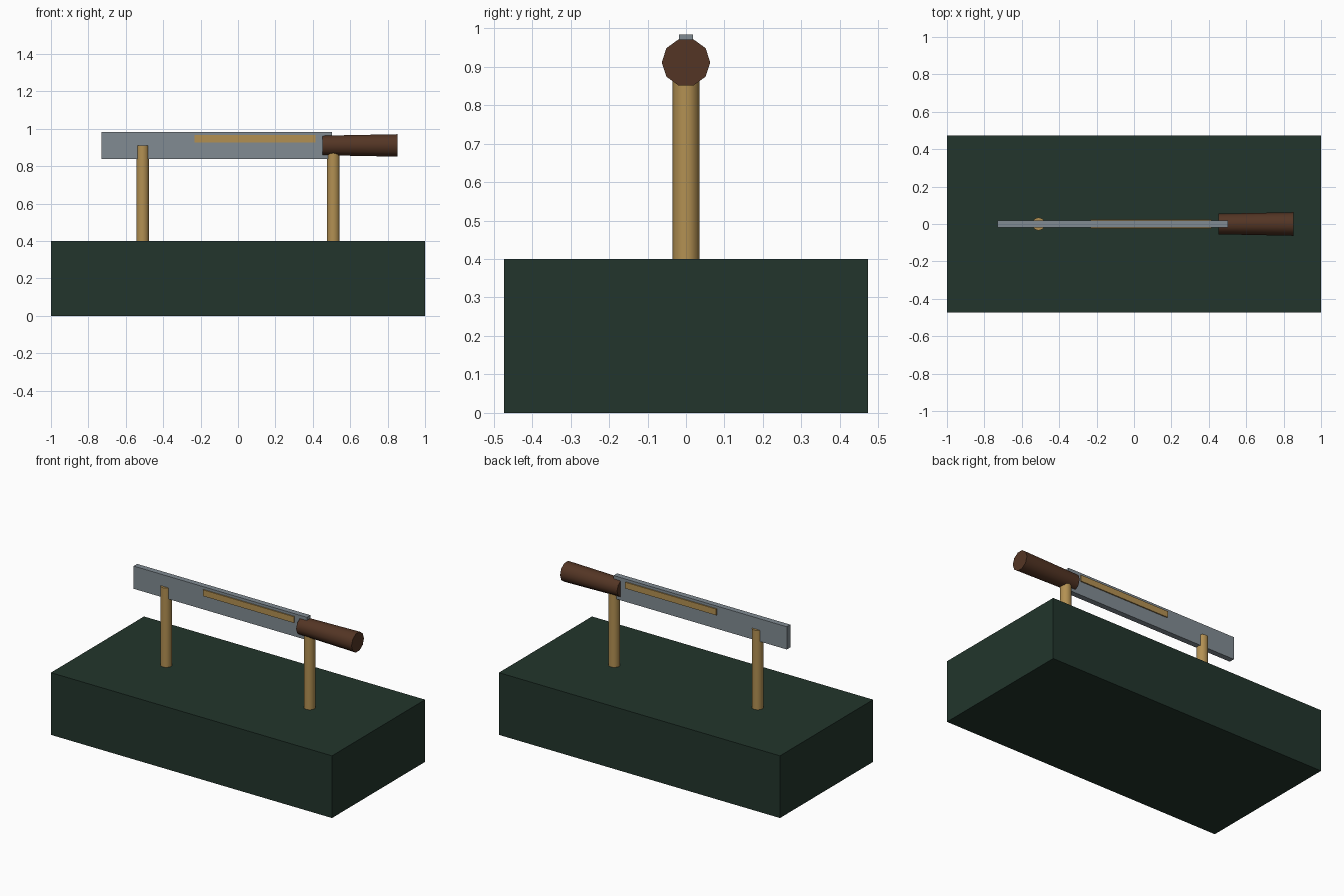
import bpy
import math

cube = bpy.data.objects.get("Cube")
if cube:
    bpy.data.objects.remove(cube, do_unlink=True)


def material(name, rgb):
    mat = bpy.data.materials.new(name)
    mat.use_nodes = True
    mat.diffuse_color = (*rgb, 1)
    mat.node_tree.nodes["Principled BSDF"].inputs["Base Color"].default_value = (*rgb, 1)
    return mat


green = material("dark green", (0.016, 0.036, 0.025))
steel = material("steel grey", (0.22, 0.26, 0.29))
brass = material("brass", (0.45, 0.28, 0.085))
wood = material("dark brown", (0.088, 0.036, 0.018))


def box(name, low, high, mat):
    """Axis-aligned box between two corners."""
    bpy.ops.mesh.primitive_cube_add(size=1, location=[(a + b) / 2 for a, b in zip(low, high)])
    ob = bpy.context.object
    ob.name = name
    ob.scale = [b - a for a, b in zip(low, high)]
    bpy.ops.object.transform_apply(location=False, rotation=False, scale=True)
    ob.data.materials.append(mat)


def rod(name, r1, r2, length, location, mat, tilt=0):
    """Ten-sided, smooth-shaded tapered rod."""
    bpy.ops.mesh.primitive_cone_add(vertices=10, radius1=r1, radius2=r2, depth=length,
                                    location=location, rotation=(0, tilt, 0))
    ob = bpy.context.object
    ob.name = name
    bpy.ops.object.shade_smooth_by_angle(angle=math.radians(40))
    ob.data.materials.append(mat)


# Display block
box("base_block", (-1, -0.473, 0), (1, 0.473, 0.4), green)

# Posts holding up the blade
for side, x in (("right", -0.51), ("left", 0.51)):
    rod(side + "_post", 0.035, 0.035, 0.51, (x, 0, 0.655), brass)

# Blade with an inlay strip showing on both faces
box("blade", (-0.73, -0.018, 0.838), (0.503, 0.018, 0.984), steel)
box("blade_inlay", (-0.232, -0.025, 0.927), (0.415, 0.025, 0.967), brass)

# Grip, flaring toward its end
rod("handle", 0.055, 0.063, 0.4, (0.652, 0, 0.911), wood, math.pi / 2)
